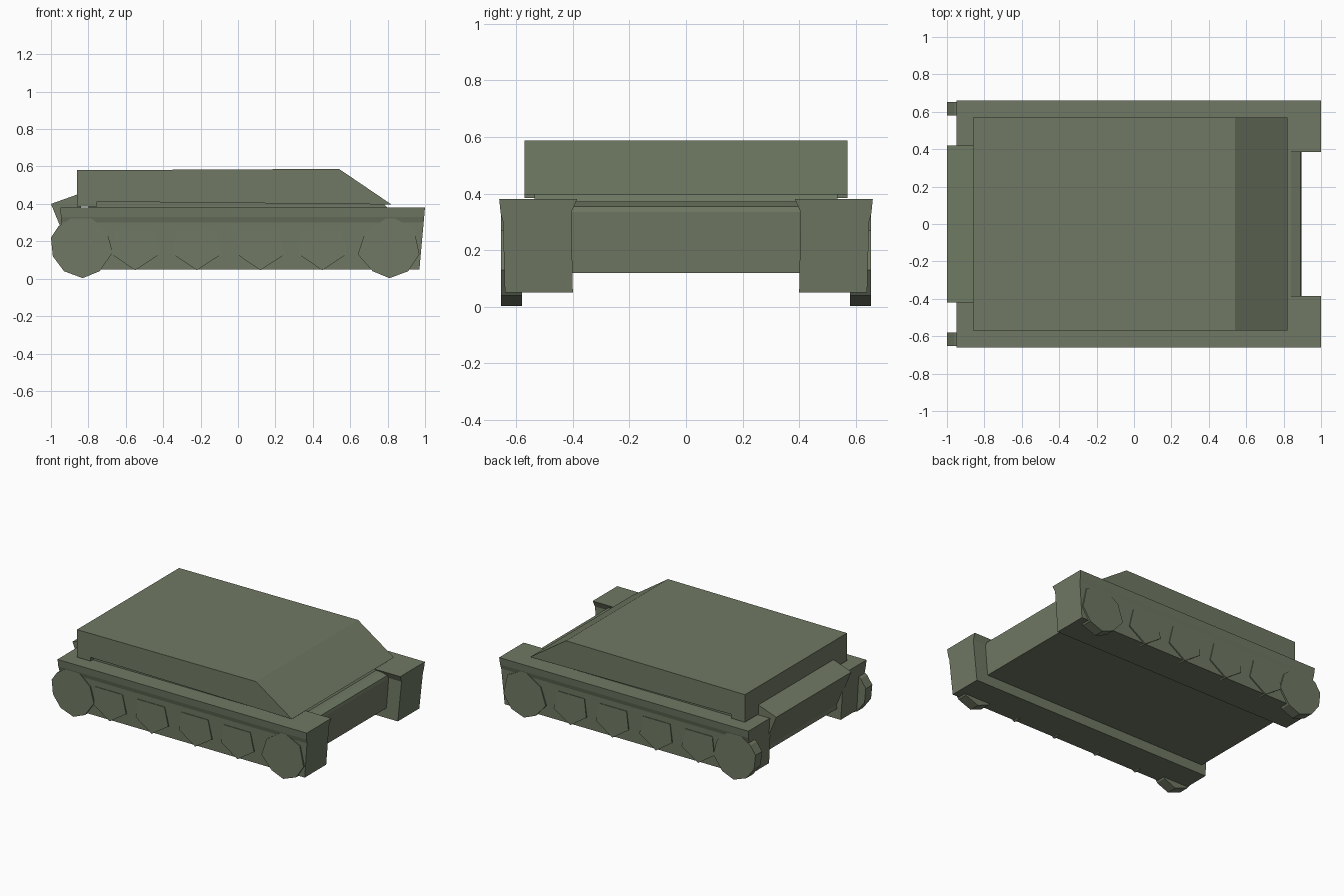
import bpy, bmesh
from mathutils import Vector

if "Cube" in bpy.data.objects:
    bpy.data.objects.remove(bpy.data.objects["Cube"])


def loft(name, rings):
    """Skin a list of equal-length rings of points and cap both ends."""
    bm = bmesh.new()
    vs = [[bm.verts.new(Vector(p)) for p in r] for r in rings]
    n = len(vs[0])
    for a, b in zip(vs, vs[1:]):
        for i in range(n):
            j = (i + 1) % n
            bm.faces.new((a[i], a[j], b[j], b[i]))
    bm.faces.new(vs[0])
    bm.faces.new(vs[-1][::-1])
    bmesh.ops.recalc_face_normals(bm, faces=bm.faces)
    me = bpy.data.meshes.new(name)
    bm.to_mesh(me)
    bm.free()
    ob = bpy.data.objects.new(name, me)
    bpy.context.collection.objects.link(ob)
    me.materials.append(olive)
    return ob


def across(name, profile, y0, y1):
    """Extrude an (x, z) profile along y."""
    return loft(name, [[(x, y, z) for x, z in profile] for y in (y0, y1)])


olive = bpy.data.materials.new("olive")
olive.diffuse_color = (0.16, 0.19, 0.125, 1)
olive.use_nodes = True
olive.node_tree.nodes["Principled BSDF"].inputs["Base Color"].default_value = olive.diffuse_color

# Lower hull with stepped front deck
across("lower_hull", [(0.88, 0.12), (0.895, 0.335), (0.89, 0.355), (0.84, 0.372),
                      (-0.86, 0.375), (-0.90, 0.12)], -0.405, 0.405)

# Rear stowage box, undercut towards the hull
across("rear_box", [(-0.84, 0.45), (-0.86, 0.45), (-1.0, 0.40), (-0.885, 0.12),
                    (-0.84, 0.12)], -0.42, 0.42)

# Superstructure with sloped front, over a recessed base
across("superstructure", [(-0.86, 0.385), (-0.86, 0.58), (0.54, 0.587), (0.82, 0.397),
                          (-0.755, 0.412), (-0.755, 0.385)], -0.57, 0.57)
across("superstructure_base", [(-0.80, 0.36), (-0.80, 0.42), (0.76, 0.42), (0.82, 0.36)],
       -0.535, 0.535)

# Track units and wheels on both sides
section = [(0.385, 0.38), (0.405, 0.335), (0.40, 0.05), (0.64, 0.05),
           (0.647, 0.30), (0.655, 0.33), (0.66, 0.38)]
rear_wheel = [(-1.0, 0.22), (-0.99, 0.12), (-0.93, 0.04), (-0.83, 0.003), (-0.74, 0.04),
              (-0.67, 0.14), (-0.70, 0.25), (-0.78, 0.32), (-0.88, 0.33), (-0.96, 0.28)]
front_wheel = [(0.64, 0.13), (0.72, 0.04), (0.81, 0.003), (0.91, 0.04), (0.97, 0.13),
               (0.94, 0.27), (0.81, 0.335), (0.68, 0.25)]
road_wheel = [(-0.11, 0.26), (-0.125, 0.13), (0, 0.045), (0.13, 0.13), (0.10, 0.26)]

for s, side in ((-1, "right"), (1, "left")):
    front = [(0.97 + 0.09 * (z - 0.05), s * y, z) for y, z in section]
    back = [(-0.93 - 0.06 * (z - 0.05), s * y, z) for y, z in section]
    loft(f"{side}_track_unit", [back, front])
    across(f"{side}_drive_wheel", rear_wheel, s * 0.58, s * 0.653)
    across(f"{side}_idler_wheel", front_wheel, s * 0.58, s * 0.653)
    for i, cx in enumerate((-0.55, -0.22, 0.12, 0.45)):
        across(f"{side}_road_wheel_{i + 1}", [(cx + x, z) for x, z in road_wheel],
               s * 0.60, s * 0.65)
